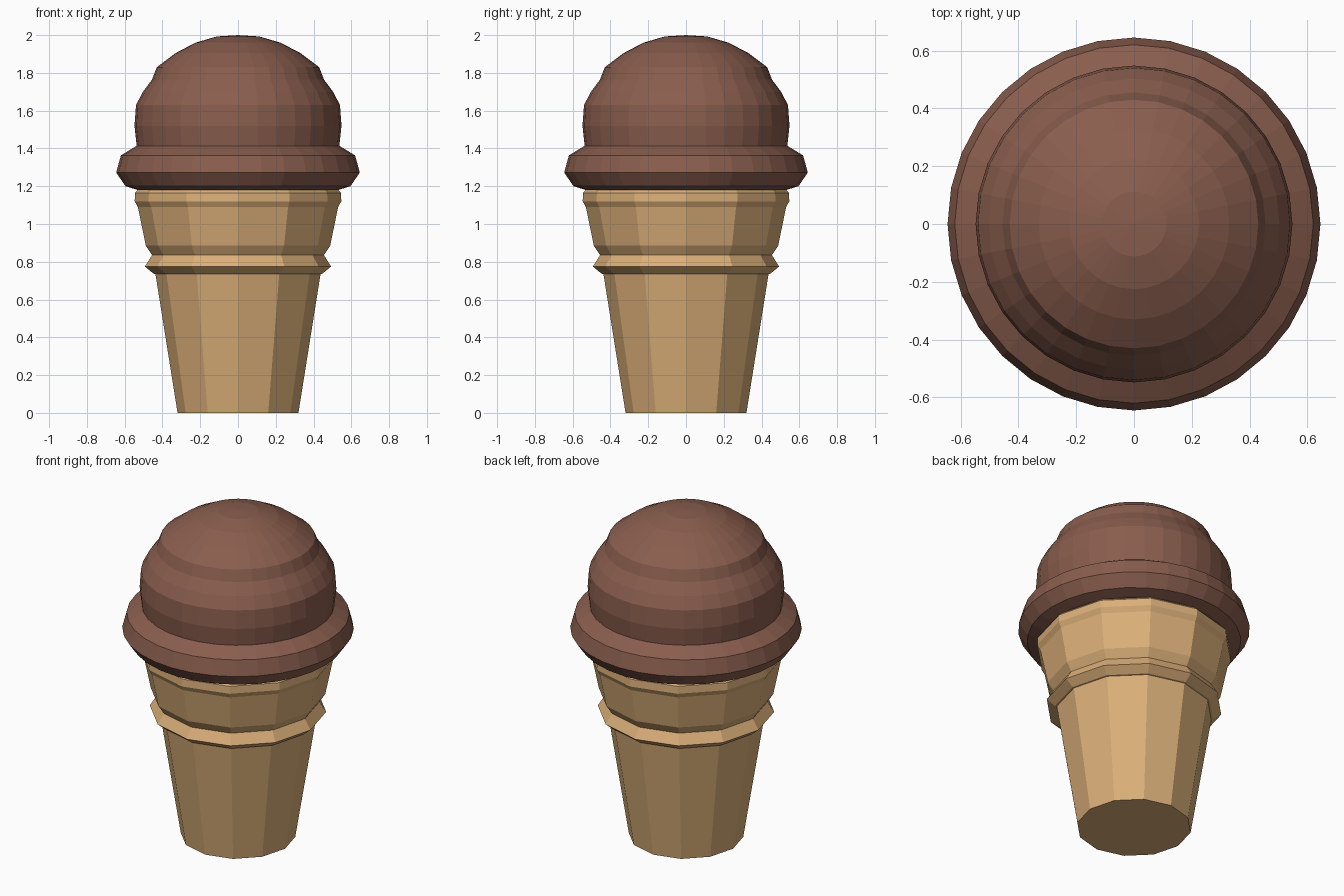
import bpy
import bmesh
from math import cos, sin, tau

if "Cube" in bpy.data.objects:
    bpy.data.objects.remove(bpy.data.objects["Cube"])


def material(name, color):
    mat = bpy.data.materials.new(name)
    mat.diffuse_color = color
    mat.use_nodes = True
    mat.node_tree.nodes["Principled BSDF"].inputs["Base Color"].default_value = mat.diffuse_color
    return mat


def lathe(name, profile, sides, mat):
    """Revolve (radius, z) points around z; radius 0 makes a pole, open ends get capped."""
    bm = bmesh.new()
    rings = []
    for r, z in profile:
        if r == 0:
            rings.append([bm.verts.new((0, 0, z))] * sides)
        else:
            rings.append([bm.verts.new((r * cos(tau * i / sides), r * sin(tau * i / sides), z))
                          for i in range(sides)])
    for low, high in zip(rings, rings[1:]):
        for i in range(sides):
            j = (i + 1) % sides
            bm.faces.new(dict.fromkeys((low[i], low[j], high[j], high[i])))
    for ring, (r, z) in ((rings[0], profile[0]), (rings[-1], profile[-1])):
        if r > 0:
            bm.faces.new(ring)
    bmesh.ops.recalc_face_normals(bm, faces=bm.faces)
    mesh = bpy.data.meshes.new(name)
    bm.to_mesh(mesh)
    bm.free()
    mesh.materials.append(mat)
    obj = bpy.data.objects.new(name, mesh)
    bpy.context.collection.objects.link(obj)
    return obj


wafer = material("wafer", (0.71, 0.43, 0.19, 1))
chocolate = material("chocolate", (0.25, 0.11, 0.075, 1))

# Twelve-sided wafer cup: tapered base, ridge, flared cup and lip
lathe("wafer_cone", [
    (0.32, 0), (0.437, 0.735), (0.447, 0.737), (0.493, 0.775), (0.455, 0.835),
    (0.488, 0.885), (0.53, 1.09), (0.547, 1.12), (0.545, 1.165), (0.53, 1.18),
], 12, wafer)

# Rim of ice cream overhanging the cup
lathe("ice_cream_rim", [
    (0.53, 1.18), (0.595, 1.2), (0.645, 1.272), (0.62, 1.363), (0.535, 1.415),
], 32, chocolate)

# Scoop with a shallow step below its crown
lathe("ice_cream_scoop", [
    (0.535, 1.4), (0.548, 1.52), (0.54, 1.63), (0.503, 1.7), (0.455, 1.765),
    (0.43, 1.83), (0.33, 1.905), (0.225, 1.96), (0.112, 1.993), (0, 2.0),
], 32, chocolate)
